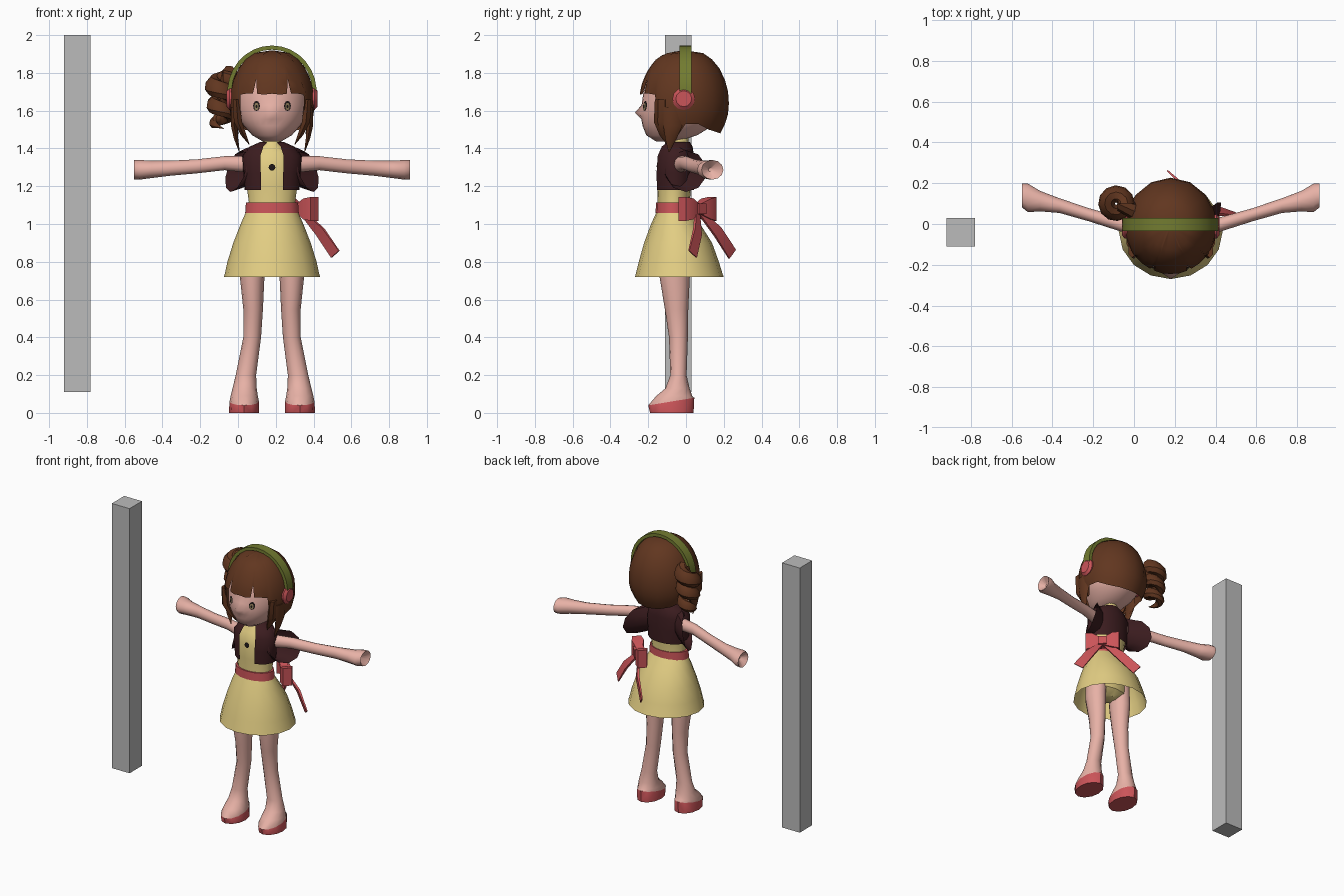
import bpy, bmesh, math
from mathutils import Vector
from mathutils.bvhtree import BVHTree

if "Cube" in bpy.data.objects:
    bpy.data.objects.remove(bpy.data.objects["Cube"])

CX = 0.18          # the figure's middle; parts are modelled around x = 0 and moved here
X, Y, Z = Vector((1, 0, 0)), Vector((0, 1, 0)), Vector((0, 0, 1))


def material(name, *rgb):
    m = bpy.data.materials.new(name)
    m.diffuse_color = (*rgb, 1)
    m.use_nodes = True
    m.node_tree.nodes["Principled BSDF"].inputs["Base Color"].default_value = m.diffuse_color
    return m


SKIN = material("skin", .80, .44, .38)
YELLOW = material("dress_yellow", .77, .62, .23)
HAIR = material("hair_brown", .12, .037, .014)
MAROON = material("jacket_maroon", .045, .012, .014)
RED = material("red", .60, .09, .10)
GREEN = material("band_green", .17, .20, .03)
GREY = material("grey", .50, .50, .50)
DARK = material("dark", .012, .008, .008)
IRIS = material("iris", .30, .22, .11)


def finish(name, bm, mats, mirror=False, angle=40, rule=None):
    bmesh.ops.recalc_face_normals(bm, faces=bm.faces)
    if rule:
        for f in bm.faces:
            f.material_index = rule(f.calc_center_median())
    me = bpy.data.meshes.new(name)
    bm.to_mesh(me)
    bm.free()
    for m in mats:
        me.materials.append(m)
    me.shade_smooth()
    me.set_sharp_from_angle(angle=math.radians(angle))
    ob = bpy.data.objects.new(name, me)
    ob.location.x = CX
    bpy.context.collection.objects.link(ob)
    if mirror:
        ob.modifiers.new("mirror", 'MIRROR')
    return ob


def tube(name, sections, mats, n=12, caps=True, arc=None, **kw):
    """Skin over sections (centre, u, v); each is an ellipse, or a box when n = 4."""
    bm = bmesh.new()
    a0, a1 = arc or (-90, 270)
    if n == 4:
        a0, a1 = 45, 405
    count = n + 1 if arc else n
    k = math.sqrt(2) if n == 4 else 1
    rings = []
    for c, u, v in sections:
        ring = []
        for i in range(count):
            a = math.radians(a0 + (a1 - a0) * i / n)
            p = Vector(c) + (Vector(u) * math.cos(a) + Vector(v) * math.sin(a)) * k
            ring.append(bm.verts.new(p))
        rings.append(ring)
    for r, s in zip(rings, rings[1:]):
        for i in range(n):
            j = (i + 1) % count
            bm.faces.new((r[i], r[j], s[j], s[i]))
    if caps and not arc:
        bm.faces.new(rings[0])
        bm.faces.new(rings[-1])
    return finish(name, bm, mats, **kw)


def upright(rows):
    """Rows of (x, y, z, rx, ry) become level sections."""
    return [((x, y, z), X * rx, Y * ry) for x, y, z, rx, ry in rows]


def sideways(rows):
    """Rows of (x, y, z, ry, rz) become sections facing x."""
    return [((x, y, z), Y * ry, Z * rz) for x, y, z, ry, rz in rows]


# grey pillar beside the figure
tube("pillar", upright([(-1.03, -.04, .11, .07, .07), (-1.03, -.04, 2, .07, .07)]), [GREY], n=4)

# legs with red shoes below the ankle line
leg = upright([(.148, -.075, 0, .08, .115), (.147, -.078, .06, .078, .122),
               (.147, -.062, .09, .072, .095), (.145, -.045, .13, .064, .064),
               (.138, -.04, .2, .054, .043), (.105, -.04, .4, .047, .05),
               (.10, -.05, .55, .052, .062), (.105, -.06, .72, .065, .08), (.10, -.06, .86, .065, .08)])
leg[1] = (leg[1][0], leg[1][1], Vector((0, .122, .02)))
tube("legs", leg, [SKIN, RED], mirror=True, rule=lambda c: int(c.z < .055))

# dress
tube("shorts", upright([(0, -.06, .75, .06, .05), (0, -.06, .79, .15, .09), (0, -.06, .95, .16, .1)]), [YELLOW])
tube("skirt", upright([(0, -.065, 1.07, .135, .088), (0, -.055, 1.0, .166, .13),
                       (0, -.042, .9, .205, .18), (0, -.038, .8, .236, .212),
                       (0, -.036, .735, .25, .23), (0, -.035, .72, .255, .235)]),
     [YELLOW], n=16, caps=False)
bodice = tube("bodice", upright([(0, -.065, 1.05, .135, .088), (0, -.065, 1.12, .123, .085),
                                 (0, -.063, 1.2, .134, .09), (0, -.06, 1.3, .14, .092),
                                 (0, -.052, 1.38, .115, .08), (0, -.04, 1.42, .052, .055),
                                 (0, -.035, 1.48, .045, .045)]), [YELLOW], n=16)
tube("sash", upright([(0, -.067, 1.058, .142, .094), (0, -.067, 1.115, .138, .092)]), [RED], n=16)

# open jacket with flared sleeves
tube("jacket", upright([(0, -.06, 1.18, .146, .102), (0, -.06, 1.27, .152, .104),
                        (0, -.058, 1.36, .158, .1), (0, -.05, 1.41, .118, .085),
                        (0, -.04, 1.435, .06, .06)]), [MAROON], n=18, arc=(-67, 247))
tube("sleeves", [((.11, -.045, 1.31), Y * .07, Z * .1),
                 ((.15, -.025, 1.295), (.02, .09, 0), (-.01, 0, .105)),
                 ((.19, 0, 1.28), (.05, .11, 0), (-.03, 0, .11))],
     [MAROON], n=10, caps=False, mirror=True)

# arms, ending in closed hands with a hollow tip
tube("arms", sideways([(.11, -.035, 1.315, .04, .045), (.25, 0, 1.322, .035, .037),
                       (.40, .045, 1.305, .032, .037), (.545, .09, 1.295, .036, .04),
                       (.64, .112, 1.289, .05, .046), (.70, .128, 1.287, .07, .052),
                       (.73, .14, 1.287, .058, .052), (.69, .13, 1.287, .012, .01)]),
     [SKIN], mirror=True)

# bow and tails at the back corner of the sash
knot = Vector((.145, .06, 1.08))
out = Vector((.7, .7, 0))
tube("bow_knot", [(knot - out * .03, X * .022 - Y * .022, Z * .03),
                  (knot + out * .04, X * .02 - Y * .02, Z * .028)], [RED], n=4)
for side, end, tip in (("front", (.08, -.08, 0), (.335, .035, .84)), ("back", (-.08, .08, 0), (0, .245, .84))):
    e = Vector(end)
    tube("bow_loop_" + side, [(knot, out * .02, Z * .025), (knot + e * .6, out * .04, Z * .055),
                              (knot + e, out * .03, Z * .063)], [RED], n=4)
    t = Vector(tip)
    across = (t - knot).cross(out).normalized()
    tube("bow_tail_" + side, [(knot, across * .012, out * .008),
                              (knot.lerp(t, .5) + out * .02, across * .03, out * .008),
                              (t, across * .034, out * .004)], [RED], n=4)

# head, with a small pointed nose
head = tube("head", upright([(0, -.10, 1.438, .05, .06), (0, -.075, 1.47, .105, .135),
                             (0, -.045, 1.52, .15, .185), (0, -.035, 1.555, .172, .202),
                             (0, -.03, 1.59, .183, .208), (0, -.025, 1.63, .19, .21),
                             (0, -.02, 1.7, .19, .205), (0, -.02, 1.8, .16, .175),
                             (0, -.02, 1.87, .09, .1)]), [SKIN], n=32, angle=60)
for v in head.data.vertices:
    if abs(v.co.z - 1.59) < .01 and v.co.y < -.2:
        v.co.y -= .032 if abs(v.co.x) < .01 else .012 if abs(v.co.x) < .05 else 0


def plate(name, target, x, z, rx, rz, mat, lift, mirror=False):
    """Thin oval laid on the front of a part."""
    tree = BVHTree.FromPolygons([v.co for v in target.data.vertices],
                                [p.vertices[:] for p in target.data.polygons])
    bm = bmesh.new()

    def on(px, pz):
        y = tree.ray_cast(Vector((px, -1, pz)), Y)[0].y
        return bm.verts.new((px, y - lift, pz))
    mid = on(x, z)
    rim = [on(x + rx * math.cos(i * math.pi / 6), z + rz * math.sin(i * math.pi / 6)) for i in range(12)]
    for i in range(12):
        bm.faces.new((mid, rim[i], rim[(i + 1) % 12]))
    finish(name, bm, [mat], mirror)


plate("eye_outlines", head, .082, 1.625, .018, .027, DARK, .004, True)
plate("irises", head, .082, 1.622, .012, .019, IRIS, .007, True)
plate("pupils", head, .082, 1.622, .005, .009, DARK, .009, True)
plate("button", bodice, 0, 1.30, .018, .018, DARK, .008)

# hair cap: each column follows the head profile down to its own hairline
PROFILE = [(1.92, 0), (1.905, .10), (1.87, .15), (1.82, .19), (1.75, .222), (1.68, .237),
           (1.6, .237), (1.54, .222), (1.48, .192), (1.4, .16)]
HAIRLINE = [(0, 1.69), (11, 1.685), (21, 1.69), (24, 1.77), (27, 1.69), (38, 1.69), (49, 1.685),
            (53, 1.54), (60, 1.46), (70, 1.5), (80, 1.47), (92, 1.53), (110, 1.53), (130, 1.5),
            (155, 1.485), (180, 1.48)]


def hair_radius(z):
    for (z0, r0), (z1, r1) in zip(PROFILE, PROFILE[1:]):
        if z >= z1:
            return r0 + (r1 - r0) * (z0 - z) / (z0 - z1)
    return PROFILE[-1][1]


bm = bmesh.new()
crown = bm.verts.new((0, -.01, 1.92))
columns = []
for a, low in HAIRLINE + [(-a, z) for a, z in HAIRLINE[-2:0:-1]]:
    col = [crown]
    for f in (.035, .11, .22, .36, .5, .64, .77, .89, 1):
        z = 1.92 - (1.92 - low) * f
        r = hair_radius(z)
        col.append(bm.verts.new((.95 * r * math.sin(math.radians(a)), -.01 - r * math.cos(math.radians(a)), z)))
    columns.append(col)
for c, d in zip(columns, columns[1:] + columns[:1]):
    bm.faces.new((crown, c[1], d[1]))
    for i in range(1, len(c) - 1):
        bm.faces.new((c[i], c[i + 1], d[i + 1], d[i]))
finish("hair", bm, [HAIR], angle=60)

# pointed locks framing the face
tube("front_locks", upright([(.19, -.13, 1.66, .02, .035), (.18, -.13, 1.54, .025, .04),
                             (.15, -.115, 1.47, .017, .025), (.12, -.10, 1.42, .002, .002)]),
     [HAIR], n=6, mirror=True)
tube("side_locks", upright([(.205, -.07, 1.62, .015, .05), (.20, -.07, 1.52, .02, .05),
                            (.19, -.08, 1.45, .013, .03), (.172, -.09, 1.38, .002, .002)]),
     [HAIR], n=6, mirror=True)

# coiled side tail
coil = []
for i in range(34):
    t = i / 33
    a = t * 2.8 * math.tau
    d = X * math.cos(a) + Y * math.sin(a)
    size = (1 - .35 * t) * (1 if t < .85 else max(.05, (1 - t) / .15))
    coil.append((Vector((-.268, .1, 1.785 - .28 * t)) + d * (.048 - .008 * t),
                 (d - Z * .5) * .044 * size, (Z + d * .2) * .05 * size))
tube("side_tail", coil, [HAIR], n=8)
tube("side_tail_root", sideways([(-.15, .05, 1.73, .05, .06), (-.26, .1, 1.77, .035, .045)]), [HAIR], n=8)

# headband and ear pads
band = []
for i in range(17):
    a = math.radians(-8 + 196 * i / 16)
    d = X * math.cos(a) + Z * math.sin(a)
    band.append((Vector((.225 * d.x, -.003, 1.7 + .234 * d.z)), d * .011, Y * .032))
tube("headband", band, [GREEN], n=4)
tube("ear_pads", sideways([(.195, -.012, 1.663, .058, .058), (.225, -.012, 1.663, .06, .06),
                           (.24, -.012, 1.663, .042, .042)]), [RED], mirror=True)
